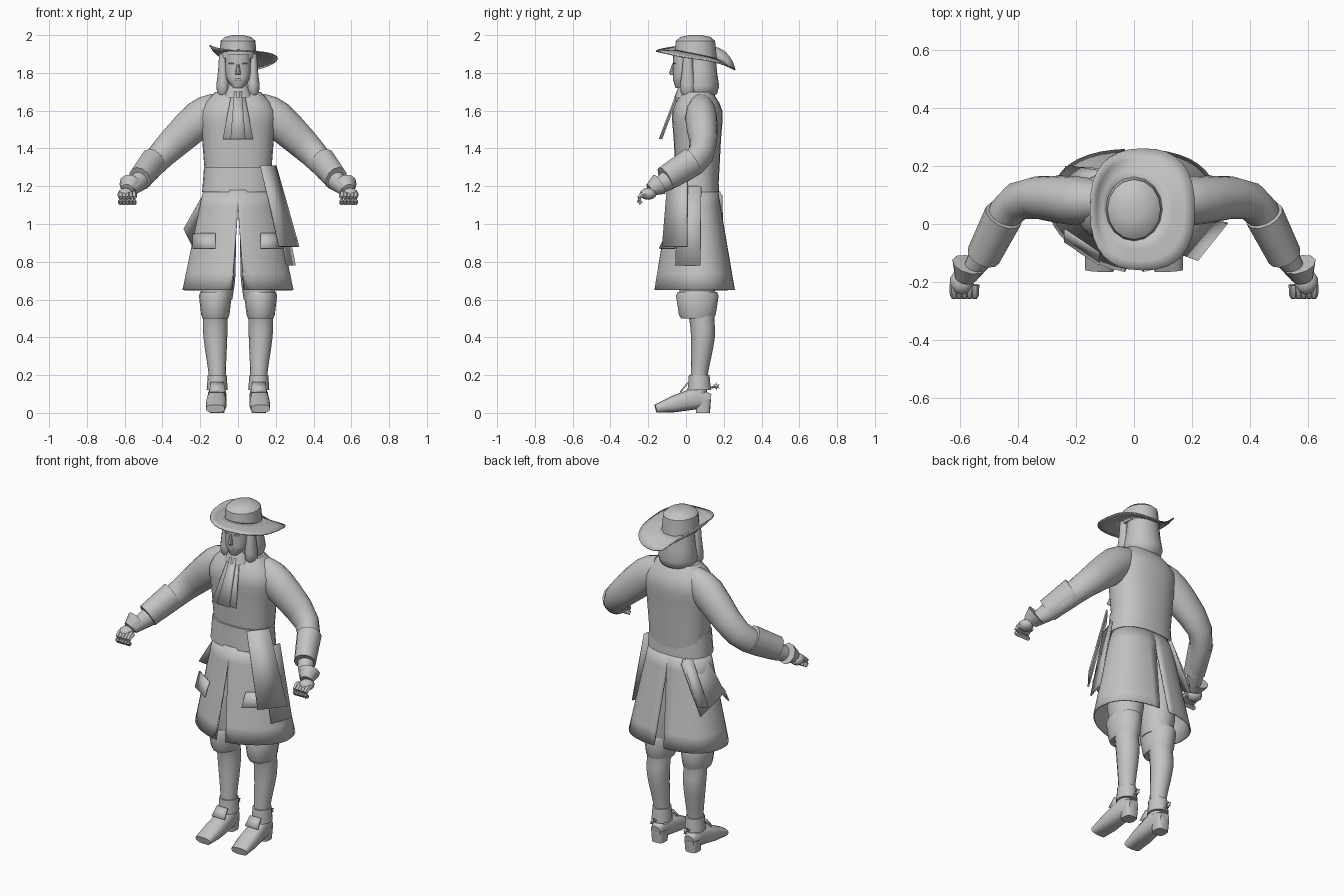
import bpy, bmesh, math
from mathutils import Vector

cube = bpy.data.objects.get("Cube")
if cube:
    bpy.data.objects.remove(cube)

tone = (.55, .55, .55, 1)
grey = bpy.data.materials.new("plain grey")
grey.use_nodes = True
grey.diffuse_color = tone
for node in grey.node_tree.nodes:
    if node.type == 'BSDF_PRINCIPLED':
        node.inputs["Base Color"].default_value = tone


def finish(name, bm, mirror=False, thickness=0):
    """Turn a bmesh into a shaded object, optionally mirrored and thickened."""
    bmesh.ops.recalc_face_normals(bm, faces=bm.faces)
    mesh = bpy.data.meshes.new(name)
    bm.to_mesh(mesh)
    bm.free()
    mesh.materials.append(grey)
    part = bpy.data.objects.new(name, mesh)
    bpy.context.collection.objects.link(part)
    bpy.ops.object.select_all(action='DESELECT')
    part.select_set(True)
    bpy.context.view_layer.objects.active = part
    bpy.ops.object.shade_smooth_by_angle(angle=math.radians(40))
    if thickness:
        solid = part.modifiers.new("thickness", 'SOLIDIFY')
        solid.thickness = thickness
        solid.offset = 0
    if mirror:
        part.modifiers.new("other side", 'MIRROR')


def power(value, exponent):
    return math.copysign(abs(value) ** exponent, value)


def skin(bm, rows, closed):
    """Join rows of points with quads."""
    grid = [[bm.verts.new(point) for point in row] for row in rows]
    count = len(grid[0])
    for lower, upper in zip(grid, grid[1:]):
        for i in range(count if closed else count - 1):
            j = (i + 1) % count
            bm.faces.new((lower[i], lower[j], upper[j], upper[i]))
    return grid


def refine(rings, steps=3):
    """Insert rings along a smooth curve through the given ones."""
    result = []
    last = len(rings) - 1
    for i in range(last):
        quad = rings[max(i - 1, 0)], rings[i], rings[i + 1], rings[min(i + 2, last)]
        for k in range(steps):
            t = k / steps
            result.append([b + t / 2 * (c - a + t * (2 * a - 5 * b + 4 * c - d
                                                     + t * (3 * b - 3 * c + d - a)))
                           for a, b, c, d in zip(*quad)])
    return result + [rings[last]]


def loft(name, rings, depth=1, sides=16, along=False, smooth=False, roundness=1):
    """Rings hold a centre, a radius and an optional second radius.
    Parts off the centre line are mirrored."""
    if smooth:
        rings = refine(rings)
    centres = [Vector(ring[:3]) for ring in rings]
    rows = []
    for i, ring in enumerate(rings):
        u, v = Vector((1, 0, 0)), Vector((0, 1, 0))
        if along:
            ahead = centres[min(i + 1, len(centres) - 1)]
            tangent = (ahead - centres[max(i - 1, 0)]).normalized()
            u = tangent.cross(Vector((0, 0, 1))).normalized()
            v = u.cross(tangent)
        angles = [math.tau * k / sides for k in range(sides)]
        rows.append([centres[i] + u * ring[3] * power(math.cos(a), roundness)
                     + v * ring[-1] * depth * power(math.sin(a), roundness)
                     for a in angles])
    bm = bmesh.new()
    grid = skin(bm, rows, True)
    bm.faces.new(grid[0])
    bm.faces.new(grid[-1])
    finish(name, bm, rings[0][0] > 0)


def column(name, x, y, profile, **options):
    """Upright part from pairs of height and radius."""
    loft(name, [(x, y, z, radius) for z, radius in profile], **options)


def ball(name, centre, size):
    bm = bmesh.new()
    bmesh.ops.create_uvsphere(bm, u_segments=10, v_segments=6, radius=1)
    bmesh.ops.scale(bm, vec=size, verts=bm.verts)
    bmesh.ops.translate(bm, vec=centre, verts=bm.verts)
    finish(name, bm, centre[0] > 0)


def panel(name, top, bottom, side, flare, mirror=False):
    """Hanging cloth with a half-width vector that grows toward the bottom."""
    top, bottom, side = Vector(top), Vector(bottom), Vector(side)
    bm = bmesh.new()
    corners = top - side, top + side, bottom + side * flare, bottom - side * flare
    bm.faces.new([bm.verts.new(corner) for corner in corners])
    finish(name, bm, mirror, .008)


# Coat body and waist sash
column("coat_body", 0, .06, [(1.2, .17), (1.45, .19), (1.6, .2), (1.7, .12)],
       depth=.66, sides=24, smooth=True, roundness=.85)
column("waist_sash", 0, .05, [(1.17, .19), (1.3, .18)],
       depth=.66, sides=24, roundness=.85)

# Flared coat skirt, split at front and back, squarer behind
rows = []
for k in range(7):
    t = k / 6
    width, reach = .18 + .11 * t, .12 + .09 * t
    slit = max(0, .04 * t - .008)
    row = []
    for j in range(21):
        angle = math.pi * (j / 20 - .5)
        bulge = 1.2 if angle < 0 else .8
        x = width * abs(math.cos(angle)) ** bulge
        y = .045 + reach * power(math.sin(angle), bulge)
        row.append((max(slit, x if 0 < j < 20 else 0), y, 1.18 - .53 * t))
    rows.append(row)
bm = bmesh.new()
skin(bm, rows, False)
finish("coat_skirt", bm, True, .008)

# Pocket flaps and hanging cloth
panel("pocket_flaps", (.18, -.06, .95), (.18, -.1, .87), (.06, .04, 0), 1, True)
panel("sash_front_end", (.16, -.04, 1.31), (.27, -.06, .88), (.04, .05, 0), 1.3)
panel("sash_rear_end", (.2, .02, 1.2), (.28, .01, .78), (.02, .06, 0), 1.1)
panel("hip_flap", (-.12, .13, 1.19), (-.26, .12, .92), (-.02, -.06, .04), 1.3)
panel("hip_flap_fold", (-.12, .16, 1.17), (-.24, .18, .92), (-.02, -.02, 0), 1)

# Arms, sleeve cuffs and gloves
loft("arms", [(.1, .08, 1.63, .06), (.2, .08, 1.56, .085), (.4, .08, 1.37, .066),
              (.5, -.07, 1.25, .052), (.57, -.18, 1.18, .03)],
     depth=1.15, along=True, smooth=True)
loft("sleeve_cuffs", [(.45, .03, 1.33, .068), (.52, -.11, 1.24, .06)],
     depth=1.15, sides=12, along=True)
loft("glove_cuffs", [(.57, -.14, 1.21, .06), (.585, -.19, 1.18, .035)], sides=10, along=True)
ball("palms", (.595, -.2, 1.16), (.042, .045, .032))
for i, finger in enumerate(("thumbs", "index_fingers", "middle_fingers",
                            "ring_fingers", "little_fingers")):
    curl = []
    for k in range(5):
        angle = k * .6
        curl.append((.55 + .018 * i, -.21 - .04 * math.sin(angle),
                     1.13 + .03 * math.cos(angle), .016 - .001 * k))
    loft(finger, curl, sides=6, along=True)

# Breeches, turned boot tops and calves
column("breeches", .11, .06, [(.6, .08), (.7, .095), (.9, .1), (1.1, .08)], depth=1.1)
column("boot_tops", .12, .06, [(.5, .067), (.52, .075), (.62, .087), (.64, .08)], depth=1.3)
loft("calves", [(.11, .065, .1, .045), (.11, .07, .2, .045), (.12, .09, .4, .063, .073),
                (.12, .08, .52, .066, .073)], smooth=True)

# Shoes, heels, ankle leathers and spurs
loft("shoes", [(.11, .13, .07, .03), (.11, .06, .08, .05, .06),
               (.115, -.07, .045, .055, .043), (.12, -.16, .022, .05, .022)],
     along=True, roundness=.75)
column("heels", .11, .09, [(0, .037), (.07, .042)], roundness=.6)
column("ankle_leathers", .11, .07, [(.12, .056), (.2, .05)], depth=1.1)
panel("instep_flaps", (.11, .01, .16), (.11, -.03, .11), (.035, 0, 0), 1.2, True)
loft("spur_arms", [(.11, .11, .13, .008), (.11, .16, .14, .005)], sides=6, along=True)
bm = bmesh.new()
points = []
for k in range(12):
    radius, angle = .01 + .01 * (k % 2), math.tau * k / 12
    points.append(bm.verts.new((.11, .16 + radius * math.cos(angle),
                                .14 + radius * math.sin(angle))))
bm.faces.new(points)
finish("spur_rowels", bm, True, .006)

# Neck cloth and cravat
column("neck_cloth", 0, .01, [(1.67, .08), (1.74, .05)], depth=.9)
panel("cravat_back", (0, -.04, 1.69), (0, -.13, 1.45), (.035, 0, 0), 2.3)
panel("cravat_front", (0, -.045, 1.7), (0, -.14, 1.45), (.02, 0, 0), 2)

# Head, face and hair
loft("head", [(0, -.03, 1.72, .025), (0, -.01, 1.76, .057),
              (0, 0, 1.8, .068), (0, 0, 1.9, .07)], smooth=True, roundness=.9)
loft("nose", [(0, -.07, 1.79, .014), (0, -.075, 1.8, .014), (0, -.067, 1.85, .006)], sides=8)
ball("lips", (0, -.06, 1.765), (.022, .01, .008))
ball("brows", (.032, -.06, 1.85), (.02, .008, .004))
column("hair", 0, .075, [(1.67, .07), (1.69, .1), (1.73, .112), (1.8, .1), (1.9, .09)],
       depth=.9, sides=20)
column("hair_locks", .08, .01, [(1.68, .02), (1.7, .032), (1.74, .034), (1.82, .025), (1.9, .02)],
       depth=1.2, sides=12)

# Hat crown and cocked brim
column("hat_crown", 0, .05, [(1.88, .1), (1.97, .092), (1.99, .07), (2, .03)], depth=1.13)
rows = []
for s in (0, .35, .7, 1):
    row = []
    for k in range(32):
        angle = math.tau * k / 32
        c, d = math.cos(angle), math.sin(angle)
        inner = Vector((.09 * c, .05 + .1 * d, 1.9 - .02 * d))
        outer = Vector((.03 + .18 * power(c, .8), .05 + .21 * power(d, .8), 1.875 - .04 * d))
        point = inner.lerp(outer, s)
        point.z += .1 * max(0, -c - .1) * (.8 + .5 * d) * s * s - .02 * max(0, d) ** 3 * s
        row.append(point)
    rows.append(row)
bm = bmesh.new()
skin(bm, rows, True)
finish("hat_brim", bm, False, .006)
